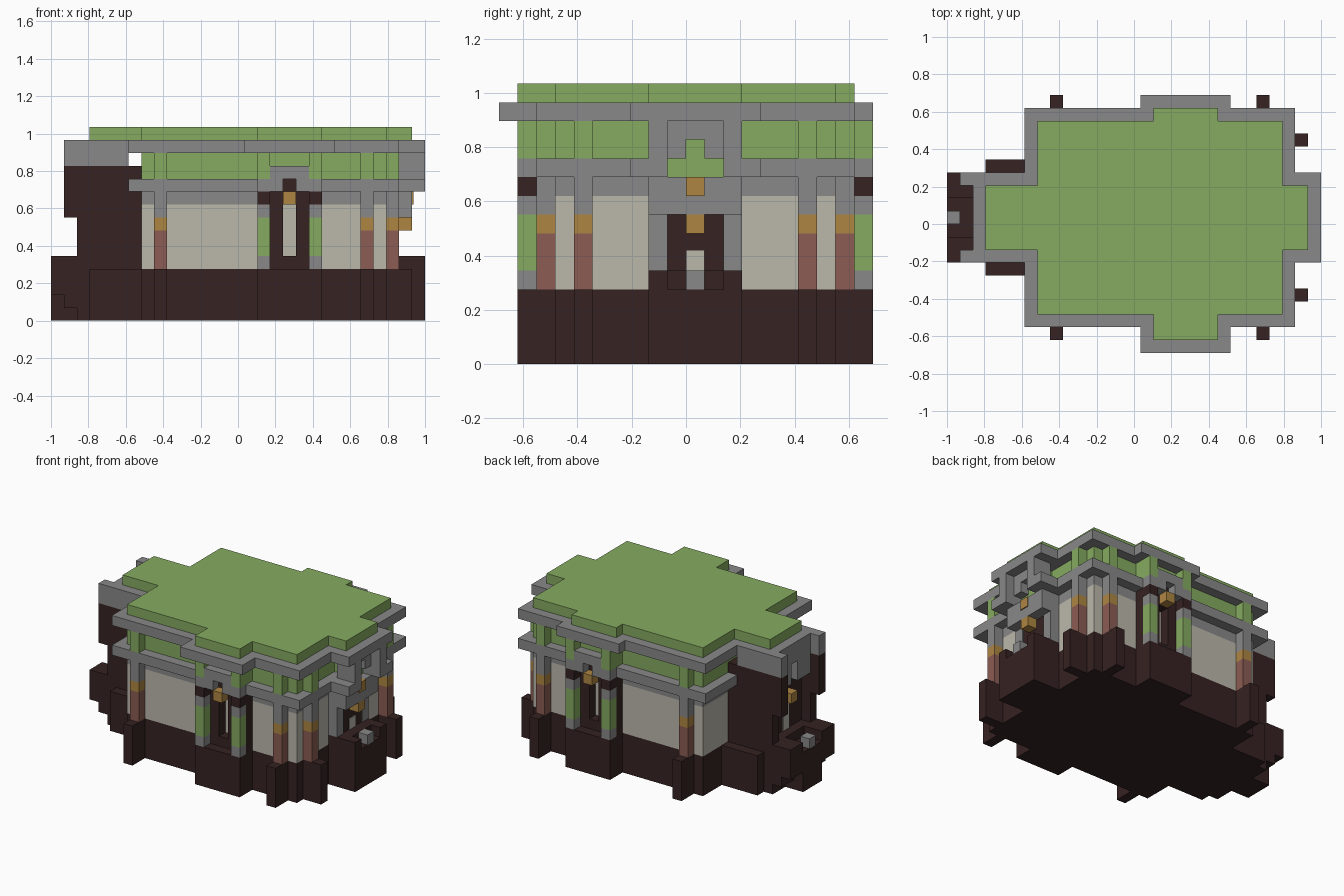
import bpy, bmesh
from mathutils import Matrix

if "Cube" in bpy.data.objects:
    bpy.data.objects.remove(bpy.data.objects["Cube"], do_unlink=True)

U = 2 / 29  # size of one building block


def material(name, rgb):
    m = bpy.data.materials.new(name)
    m.use_nodes = True
    m.diffuse_color = (*rgb, 1)
    m.node_tree.nodes["Principled BSDF"].inputs["Base Color"].default_value = (*rgb, 1)
    return m


DARK = material("dark timber", (.037, .016, .016))
GREY = material("grey stone", (.25, .25, .25))
GREEN = material("roof green", (.24, .41, .12))
WHITE = material("plaster", (.50, .48, .41))
RED = material("red brick", (.26, .107, .087))
GOLD = material("lantern gold", (.42, .235, .055))


def part(name, mat, boxes):
    """Join boxes given as x, y, z start then x, y, z end, in blocks."""
    bm = bmesh.new()
    for x0, y0, z0, x1, y1, z1 in boxes:
        size = Matrix.Diagonal((x1 - x0, y1 - y0, z1 - z0, 1))
        centre = Matrix.Translation(((x0 + x1) / 2, (y0 + y1) / 2, (z0 + z1) / 2))
        bmesh.ops.create_cube(bm, size=1, matrix=centre @ size)
    bmesh.ops.transform(bm, matrix=Matrix.Scale(U, 4) @ Matrix.Translation((-14.5, -10, 0)),
                        verts=bm.verts)
    me = bpy.data.meshes.new(name)
    bm.to_mesh(me)
    bm.free()
    me.materials.append(mat)
    ob = bpy.data.objects.new(name, me)
    bpy.context.collection.objects.link(ob)
    return ob


def both(boxes):
    """Add the copy of each box on the opposite side in y."""
    return boxes + [(a, 21 - e, c, d, 21 - b, f) for a, b, c, d, e, f in boxes]


# Foundation
part("foundation", DARK, [
    (7, 3, 0, 26, 18, 4), (16, 1, 0, 21, 20, 4), (26, 8, 0, 29, 13, 4),
    (3, 6, 0, 7, 15, 4)])
part("column_footings", DARK, both([
    (8, 1, 0, 9, 3, 4), (24, 1, 0, 25, 3, 4), (26, 4, 0, 28, 5, 4)]))

# Main walls
part("plaster_walls", WHITE, [(7, 3, 4, 26, 18, 9)])
part("wall_top_band", GREY, [(7, 3, 9, 26, 18, 10)])
part("lower_cornice", GREY, [(6, 2, 10, 27, 19, 11)] + both([
    (16, 1, 10, 18, 2, 11), (19, 1, 10, 21, 2, 11), (26, 7, 10, 29, 9, 11)]))
part("upper_wall", GREEN, [(7, 3, 11, 26, 18, 13), (16, 2, 11, 21, 19, 13)])

# Columns along the walls
spots = [(8, 2), (24, 2), (26, 4)]
for name, mat, z0, z1 in (("column_shafts", RED, 4, 7), ("column_rings", GOLD, 7, 8),
                          ("column_capitals", GREY, 8, 10), ("upper_posts", GREEN, 11, 13)):
    part(name, mat, both([(x, y, z0, x + 1, y + 1, z1) for x, y in spots]))

# Front and back doorways
part("doorway_panels", DARK, both([
    (16, 2, 4, 18, 3, 10), (19, 2, 4, 21, 3, 10), (18, 2, 4, 19, 3, 5),
    (18, 2, 9, 19, 3, 10), (18, 1.9, 10, 19, 2, 11)]))
for name, mat, z0, z1 in (("doorway_pillar_feet", GREY, 4, 5), ("doorway_pillars", GREEN, 5, 8),
                          ("doorway_pillar_caps", GREY, 8, 9), ("doorway_pillar_tops", DARK, 9, 10),
                          ("doorway_upper_posts", GREEN, 11, 13)):
    part(name, mat, both([(x, 1, z0, x + 1, 2, z1) for x in (16, 20)]))
part("doorway_arches", GREY, both([(17, 1, 11, 20, 2, 12)]))
part("doorway_lanterns", GOLD, both([(18, 1, 9, 19, 2, 10)]))

# Left porch
part("left_porch_step", DARK, [(26, 9, 4, 28, 12, 5), (26, 9, 5, 26.9, 12, 8)]
     + both([(26, 8, 4, 29, 9, 5)]))
part("left_porch_pillars", GREY, both([(26, 8, 5, 27, 9, 8), (28, 8, 11, 29, 9, 13)]))
part("left_porch_arch", GREY, [(26, 8, 8, 28, 13, 10), (27, 8, 12, 28, 13, 13)]
     + both([(27, 8, 11, 28, 10, 12)]))
part("left_porch_infill", GREEN, [(26, 9, 10, 27.1, 12, 13)])
part("left_porch_slit", WHITE, [(26.5, 10, 5, 27, 11, 6.1)])
part("left_porch_lanterns", GOLD, [(27, 10, 7, 28, 11, 8), (27.5, 10, 9, 28.1, 11, 10)])

# Right porch
part("right_porch_walls", DARK, [(3, 7, 4, 7, 14, 12), (0, 9, 0, 3, 12, 4), (2, 9, 4, 3, 12, 5)]
     + both([(0, 7, 2, 1, 9, 5), (1, 7, 1, 2, 9, 5), (2, 7, 0, 3, 9, 5),
             (2, 7, 5, 3, 8, 8), (1, 7, 8, 3, 8, 12)]))
part("right_porch_beams", GREY, [(2, 8, 12, 6, 13, 13)]
     + both([(1, 7, 12, 6, 8, 14), (2, 8, 10, 3, 10, 12)]))
part("right_porch_slit", WHITE, [(2.9, 10, 5, 3, 11, 8)])
part("right_porch_lantern", GOLD, [(2, 10, 8, 3, 11, 9)])

# Small stone blocks before both porches
part("porch_stones", GREY, [(28, 10, 4, 29, 11, 5), (0, 10, 4, 1, 11, 5)])

# Roof
part("roof_cornice", GREY, [(6, 2, 13, 27, 19, 14), (15, 0, 13, 22, 20, 14),
                            (2, 7, 13, 29, 14, 14)])
part("roof_top", GREEN, [(7, 3, 14, 26, 18, 15), (16, 1, 14, 21, 19, 15),
                         (3, 8, 14, 28, 13, 15)])
